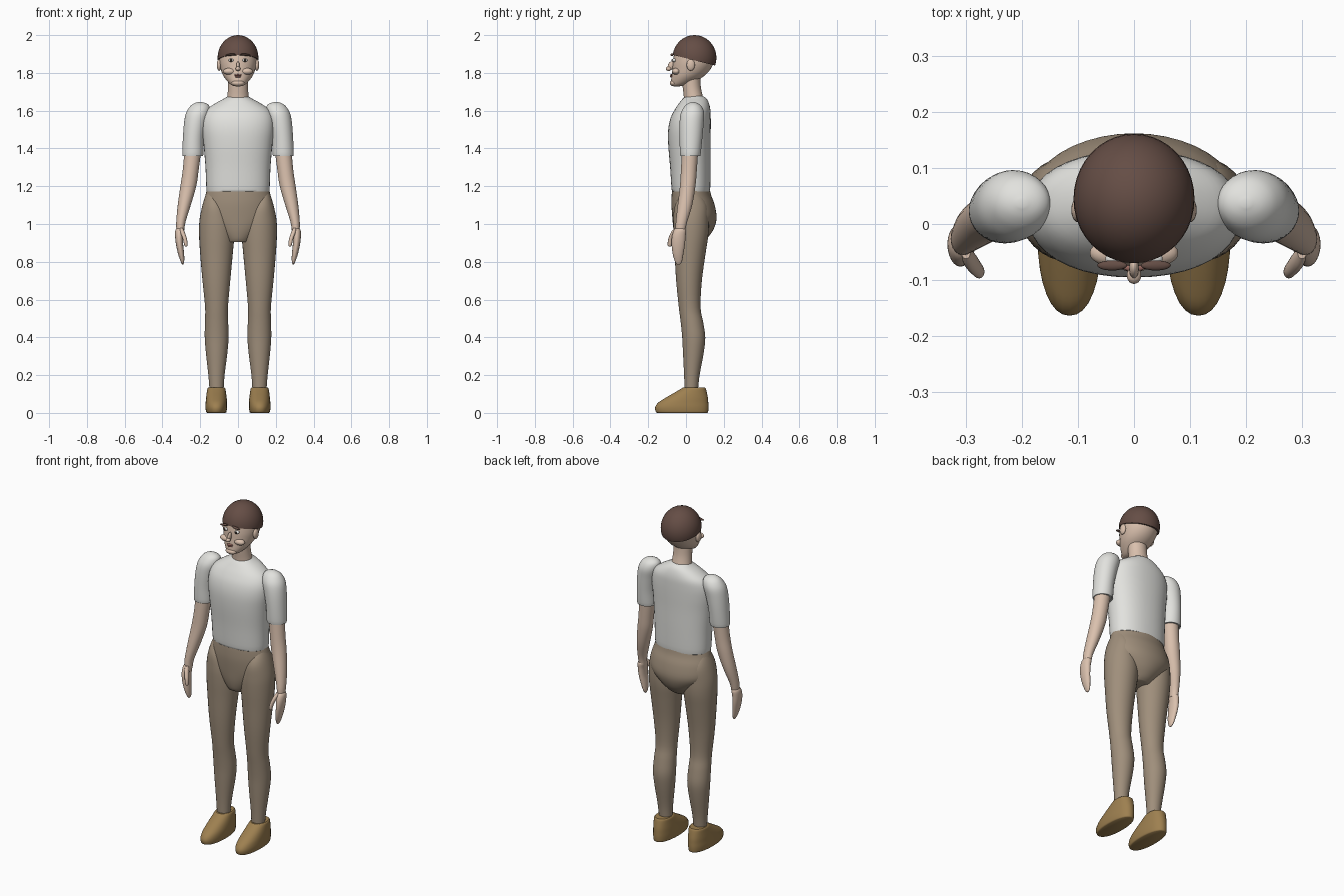
import bpy, bmesh, math
from mathutils import Vector, Matrix


def colour(name, rgb):
    m = bpy.data.materials.new(name)
    m.diffuse_color = (*rgb, 1)
    return m


SKIN = colour("skin", (0.70, 0.53, 0.42))
SHIRT = colour("shirt white", (0.76, 0.76, 0.73))
TROUSER = colour("trouser tan", (0.35, 0.275, 0.20))
SHOE = colour("shoe brown", (0.34, 0.215, 0.08))
HAIR = colour("hair brown", (0.13, 0.075, 0.06))
EYE_WHITE = colour("eye white", (0.8, 0.8, 0.77))
PUPIL = colour("pupil dark", (0.03, 0.02, 0.015))
LIP = colour("lip", (0.38, 0.17, 0.14))


def finish(bm, name, mat, angle=40):
    bmesh.ops.recalc_face_normals(bm, faces=bm.faces)
    me = bpy.data.meshes.new(name)
    bm.to_mesh(me)
    bm.free()
    me.materials.append(mat)
    ob = bpy.data.objects.new(name, me)
    bpy.context.collection.objects.link(ob)
    bpy.ops.object.select_all(action='DESELECT')
    ob.select_set(True)
    bpy.context.view_layer.objects.active = ob
    bpy.ops.object.shade_smooth_by_angle(angle=math.radians(angle))
    return ob


def blend(p, i, t):
    """Smooth curve through a list of rows."""
    a, b, c, d = (p[max(0, min(len(p) - 1, i + k))] for k in (-1, 0, 1, 2))
    return [0.5 * (2 * q + (r - o) * t + (2 * o - 5 * q + 4 * r - s) * t * t
                   + (3 * q - o - 3 * r + s) * t ** 3) for o, q, r, s in zip(a, b, c, d)]


def loft(name, mat, rows, side=1, seg=32, steps=4, power=2.0):
    """Oval sections stacked along z; each row is z, x min, x max, y min, y max."""
    full = [blend(rows, i, k / steps) for i in range(len(rows) - 1) for k in range(steps)]
    full.append(rows[-1])
    bm = bmesh.new()
    rings = []
    for z, x0, x1, y0, y1 in full:
        ring = []
        for k in range(seg):
            a = 2 * math.pi * k / seg
            c, s = math.cos(a), math.sin(a)
            c = math.copysign(abs(c) ** (2 / power), c)
            s = math.copysign(abs(s) ** (2 / power), s)
            x = (x0 + x1) / 2 + (x1 - x0) / 2 * c
            ring.append(bm.verts.new((side * x, (y0 + y1) / 2 + (y1 - y0) / 2 * s, z)))
        rings.append(ring)
    for lo, hi in zip(rings, rings[1:]):
        for k in range(seg):
            n = (k + 1) % seg
            bm.faces.new((lo[k], lo[n], hi[n], hi[k]))
    bm.faces.new(rings[0])
    bm.faces.new(rings[-1])
    return finish(bm, name, mat)


def ball(name, mat, centre, radii, tilt=None, seg=20, cut=None):
    """Ellipsoid, optionally tilted, or trimmed by a plane (point, normal)."""
    bm = bmesh.new()
    bmesh.ops.create_uvsphere(bm, u_segments=seg, v_segments=max(8, seg // 2), radius=1)
    m = Matrix.Translation(centre) @ (tilt or Matrix()) @ Matrix.Diagonal((*radii, 1))
    bmesh.ops.transform(bm, matrix=m, verts=bm.verts)
    if cut:
        geom = bm.verts[:] + bm.edges[:] + bm.faces[:]
        bmesh.ops.bisect_plane(bm, geom=geom, plane_co=cut[0], plane_no=cut[1], clear_inner=True)
        bmesh.ops.holes_fill(bm, edges=[e for e in bm.edges if e.is_boundary])
    return finish(bm, name, mat)


def centred(rows):
    return [(z, -r, r, y0, y1) for z, r, y0, y1 in rows]


# Torso with sloping shoulders
loft("shirt_torso", SHIRT, centred([
    (1.175, .160, -.070, .122), (1.183, .167, -.076, .128), (1.30, .172, -.084, .130),
    (1.42, .182, -.094, .130), (1.50, .190, -.094, .131), (1.56, .187, -.082, .131),
    (1.605, .166, -.060, .129), (1.64, .118, -.036, .121), (1.665, .072, -.016, .108),
    (1.678, .052, .002, .088)]), seg=40, power=2.2)

# Hips narrowing to the crotch
loft("trouser_hips", TROUSER, centred([
    (.905, .068, -.045, .085), (.925, .082, -.056, .112), (.97, .130, -.066, .145),
    (1.03, .182, -.072, .162), (1.10, .184, -.077, .152), (1.15, .173, -.076, .134),
    (1.185, .164, -.073, .126)]), seg=40)

# Neck and head
loft("neck", SKIN, centred([
    (1.64, .062, -.010, .100), (1.68, .056, -.012, .088), (1.73, .053, -.018, .078),
    (1.80, .055, -.025, .075)]))
loft("head", SKIN, centred([
    (1.729, .012, -.066, -.035), (1.735, .034, -.076, .000), (1.755, .056, -.079, .050),
    (1.785, .078, -.076, .098), (1.82, .092, -.072, .130), (1.86, .100, -.069, .147),
    (1.91, .098, -.060, .148), (1.95, .080, -.035, .125), (1.975, .05, .00, .09)]))
ball("hair", HAIR, (0, .045, 1.88), (.108, .116, .12), seg=40,
     cut=((0, -.07, 1.895), Vector((0, .25, 1)).normalized()))

# Face details
ball("chin", SKIN, (0, -.064, 1.746), (.034, .022, .017))
ball("nose_bridge", SKIN, (0, -.079, 1.838), (.009, .017, .024), Matrix.Rotation(-.35, 4, 'X'))
ball("nose_tip", SKIN, (0, -.092, 1.822), (.013, .015, .012))
ball("upper_lip", LIP, (0, -.077, 1.788), (.020, .008, .005))
ball("lower_lip", LIP, (0, -.077, 1.780), (.016, .008, .005))

for side, tag in ((-1, "right"), (1, "left")):
    ball(tag + "_eye", EYE_WHITE, (side * .037, -.062, 1.867), (.014, .012, .009))
    ball(tag + "_pupil", PUPIL, (side * .037, -.071, 1.867), (.007, .005, .007), seg=12)
    ball(tag + "_eyebrow", HAIR, (side * .039, -.074, 1.896), (.027, .009, .006),
         Matrix.Rotation(side * .12, 4, 'Y'))
    ball(tag + "_cheek", SKIN, (side * .045, -.052, 1.808), (.034, .022, .018))
    ball(tag + "_ear", SKIN, (side * .100, .025, 1.842), (.012, .022, .031))

    # Sleeve with rounded shoulder cap
    loft(tag + "_sleeve", SHIRT, [
        (1.362, .190, .289, -.024, .070), (1.366, .184, .295, -.031, .077),
        (1.45, .180, .292, -.034, .086), (1.53, .165, .286, -.034, .093),
        (1.585, .150, .276, -.028, .096), (1.62, .150, .256, -.010, .085),
        (1.638, .166, .234, .010, .065), (1.646, .193, .208, .030, .044)], side)

    # Bare arm
    loft(tag + "_arm", SKIN, [
        (.965, .284, .326, -.056, -.004), (1.01, .278, .327, -.054, .006),
        (1.10, .250, .319, -.044, .033), (1.20, .221, .305, -.032, .050),
        (1.28, .209, .293, -.027, .057), (1.38, .196, .284, -.022, .064)], side)

    # Hand and thumb
    loft(tag + "_hand", SKIN, [
        (.785, .290, .295, -.046, -.034), (.80, .285, .303, -.058, -.022),
        (.84, .285, .317, -.070, -.014), (.89, .290, .328, -.076, -.006),
        (.935, .289, .333, -.074, -.002), (.968, .285, .331, -.063, .000),
        (.985, .292, .318, -.045, -.015)], side, seg=24)
    loft(tag + "_thumb", SKIN, [
        (.880, .272, .278, -.090, -.082), (.888, .267, .284, -.097, -.074),
        (.920, .270, .292, -.094, -.066), (.955, .281, .305, -.080, -.048),
        (.978, .292, .308, -.062, -.040)], side, seg=16)

    # Trouser leg with calf
    loft(tag + "_leg", TROUSER, [
        (.128, .076, .151, -.008, .064), (.20, .071, .157, -.010, .072),
        (.32, .056, .170, -.016, .094), (.40, .050, .176, -.020, .102),
        (.48, .052, .175, -.028, .091), (.56, .053, .174, -.038, .077),
        (.70, .041, .188, -.052, .084), (.84, .028, .200, -.060, .103),
        (.94, .020, .206, -.066, .118), (1.02, .026, .204, -.067, .120),
        (1.10, .062, .188, -.058, .112), (1.17, .110, .166, -.015, .070)], side)

    # Shoe with low tapered toe
    loft(tag + "_shoe", SHOE, [
        (.000, .066, .164, -.150, .112), (.006, .061, .169, -.160, .117),
        (.030, .058, .172, -.163, .119), (.055, .058, .171, -.146, .118),
        (.080, .060, .169, -.108, .116), (.110, .064, .165, -.056, .110),
        (.128, .067, .162, -.026, .105), (.134, .072, .157, -.018, .100)], side, power=2.2)
